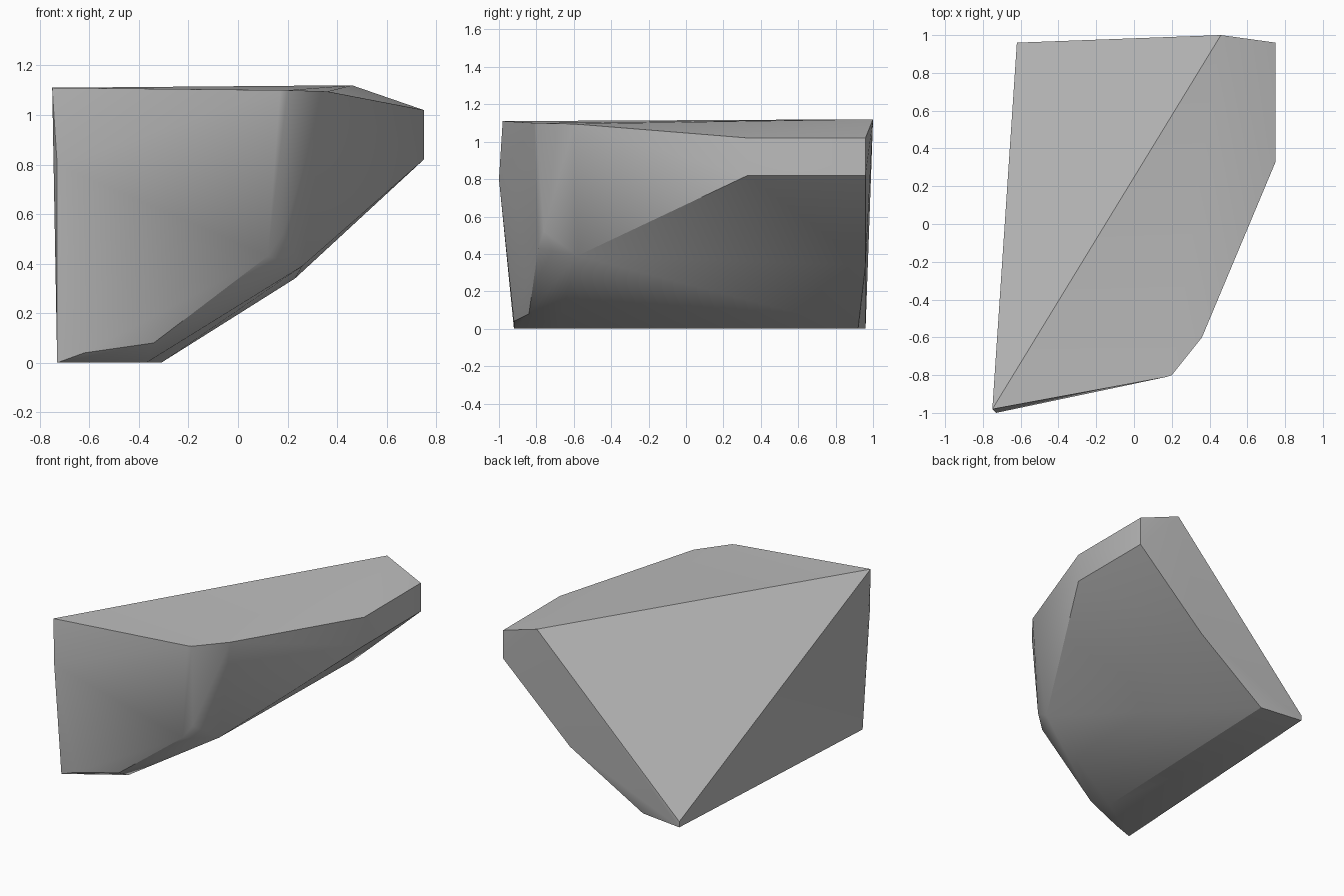
import bpy
import bmesh
import math

cube = bpy.data.objects.get("Cube")
if cube:
    bpy.data.objects.remove(cube, do_unlink=True)

# Plain stone grey
stone = bpy.data.materials.new("stone_grey")
stone.use_nodes = True
GREY = (0.5, 0.5, 0.5, 1.0)
stone.diffuse_color = GREY
stone.node_tree.nodes["Principled BSDF"].inputs["Base Color"].default_value = GREY

# Corners of the broken rock, grouped by region
top_rim = [(-.75, -.98, 1.11), (.17, -.81, 1.1), (.2, -.8, 1.1), (.36, -.6, 1.095),
           (.75, .33, 1.02), (.75, .96, 1.02), (.46, 1, 1.12)]
front_edge = [(-.73, -1, .8), (-.62, -.92, .04), (-.34, -.84, .08),
              (.12, -.79, .43), (.18, -.76, .52)]
side_edge = [(.26, -.58, .39), (.75, .33, .82), (.75, .96, .82), (.23, .96, .34)]
base = [(-.73, -.92, 0), (-.37, -.69, 0), (-.31, .92, 0), (-.62, .96, 0), (-.62, .96, .04)]

# Wrap the corners in a faceted shell
bm = bmesh.new()
for corner in top_rim + front_edge + side_edge + base:
    bm.verts.new(corner)
bmesh.ops.convex_hull(bm, input=bm.verts[:])
bmesh.ops.delete(bm, geom=[v for v in bm.verts if not v.link_faces], context='VERTS')
bmesh.ops.recalc_face_normals(bm, faces=bm.faces[:])

mesh = bpy.data.meshes.new("rock_chunk")
bm.to_mesh(mesh)
bm.free()
mesh.materials.append(stone)
rock = bpy.data.objects.new("rock_chunk", mesh)
bpy.context.collection.objects.link(rock)

# Soft shading on gentle bends, crisp fracture edges
bpy.ops.object.select_all(action='DESELECT')
rock.select_set(True)
bpy.context.view_layer.objects.active = rock
bpy.ops.object.shade_smooth_by_angle(angle=math.radians(30))
